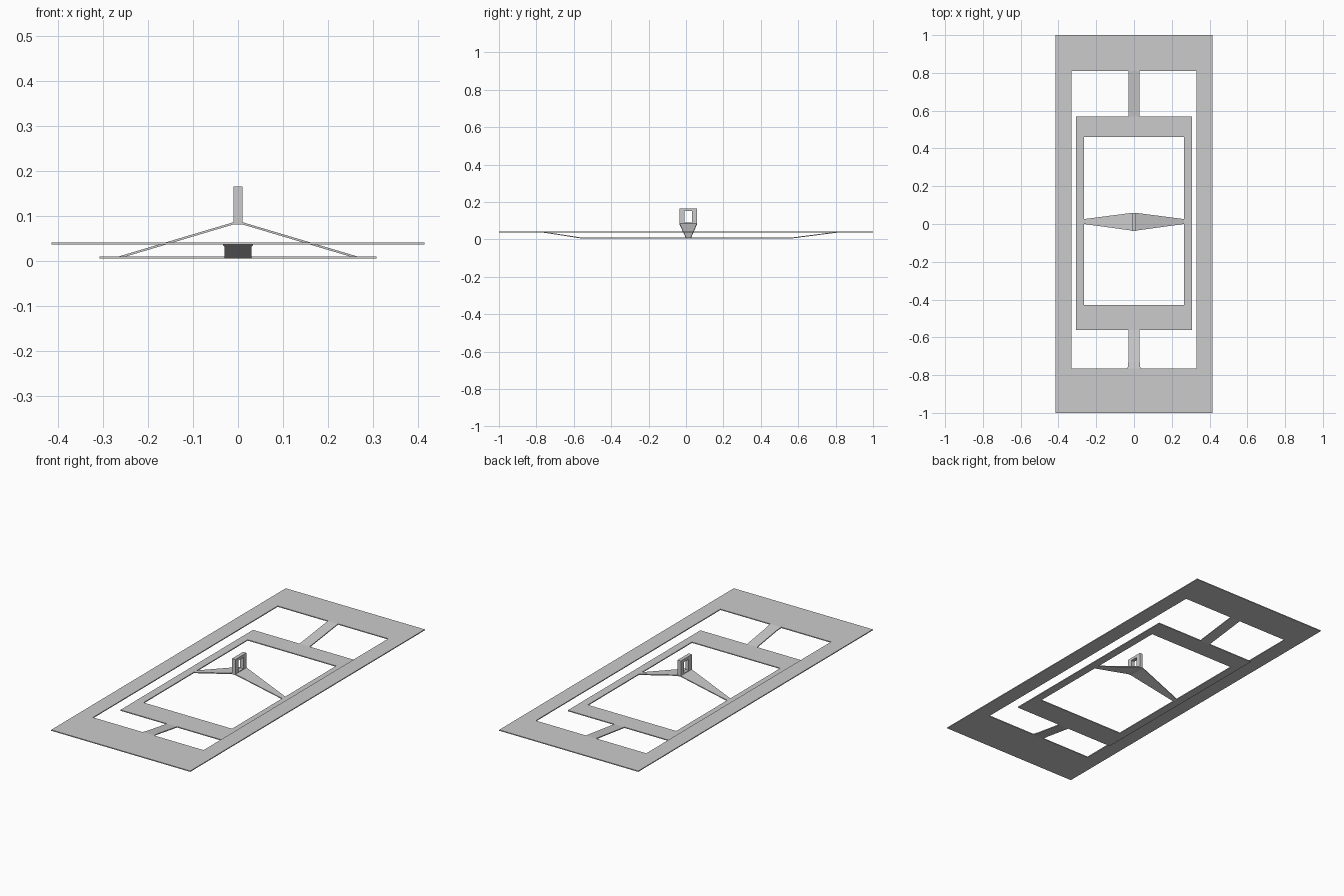
import bpy, bmesh

if "Cube" in bpy.data.objects:
    bpy.data.objects.remove(bpy.data.objects["Cube"])


def finish(name, bm):
    bmesh.ops.recalc_face_normals(bm, faces=bm.faces)
    me = bpy.data.meshes.new(name)
    bm.to_mesh(me)
    bm.free()
    ob = bpy.data.objects.new(name, me)
    bpy.context.collection.objects.link(ob)
    return ob


def loft(name, sections):
    """Join successive quad sections into a capped solid."""
    bm = bmesh.new()
    rings = [[bm.verts.new(p) for p in s] for s in sections]
    for a, b in zip(rings, rings[1:]):
        for i in range(4):
            j = (i + 1) % 4
            bm.faces.new((a[i], a[j], b[j], b[i]))
    bm.faces.new(rings[0])
    bm.faces.new(rings[-1])
    return finish(name, bm)


def rect_frame(name, hx, y0, y1, ix, iy0, iy1, z0, z1):
    """Flat rectangular plate with a rectangular opening."""
    def ring(x, a, b, z):
        return [bm.verts.new(p) for p in ((-x, a, z), (x, a, z), (x, b, z), (-x, b, z))]
    bm = bmesh.new()
    loops = [ring(hx, y0, y1, z0), ring(hx, y0, y1, z1),
             ring(ix, iy0, iy1, z1), ring(ix, iy0, iy1, z0)]
    for k in range(4):
        a, b = loops[k], loops[(k + 1) % 4]
        for i in range(4):
            j = (i + 1) % 4
            bm.faces.new((a[i], a[j], b[j], b[i]))
    return finish(name, bm)


# Two nested plates, the inner one set lower
rect_frame("outer_frame", 0.415, -1, 1, 0.33, -0.765, 0.81, 0.036, 0.041)
rect_frame("inner_frame", 0.308, -0.562, 0.568, 0.264, -0.428, 0.46, 0.005, 0.010)

# Sloping strips joining the plates
def strip(name, ends):
    loft(name, [[(-w, y, z), (w, y, z), (w, y, z + 0.005), (-w, y, z + 0.005)]
                for y, z, w in ends])

strip("front_ramp", [(-0.562, 0.005, 0.03), (-0.73, 0.031, 0.03), (-0.765, 0.036, 0.034)])
strip("back_ramp", [(0.568, 0.005, 0.03), (0.81, 0.036, 0.03)])

# Raised bridge tapering out to both sides of the inner plate
loft("bridge", [[(x, a, z), (x, b, z), (x, b, z + 0.005), (x, a, z + 0.005)]
                for x, a, b, z in ((-0.265, 0.0, 0.026, 0.005),
                                   (-0.01, -0.035, 0.059, 0.081),
                                   (0.01, -0.035, 0.059, 0.081),
                                   (0.265, 0.0, 0.026, 0.005))])

# Upright bracket with a slot through it
bracket = rect_frame("bracket", 0.047, 0.085, 0.166, 0.02, 0.09, 0.151, -0.01, 0.01)
for v in bracket.data.vertices:
    x, y, z = v.co
    v.co = (z, x + 0.011, y)
